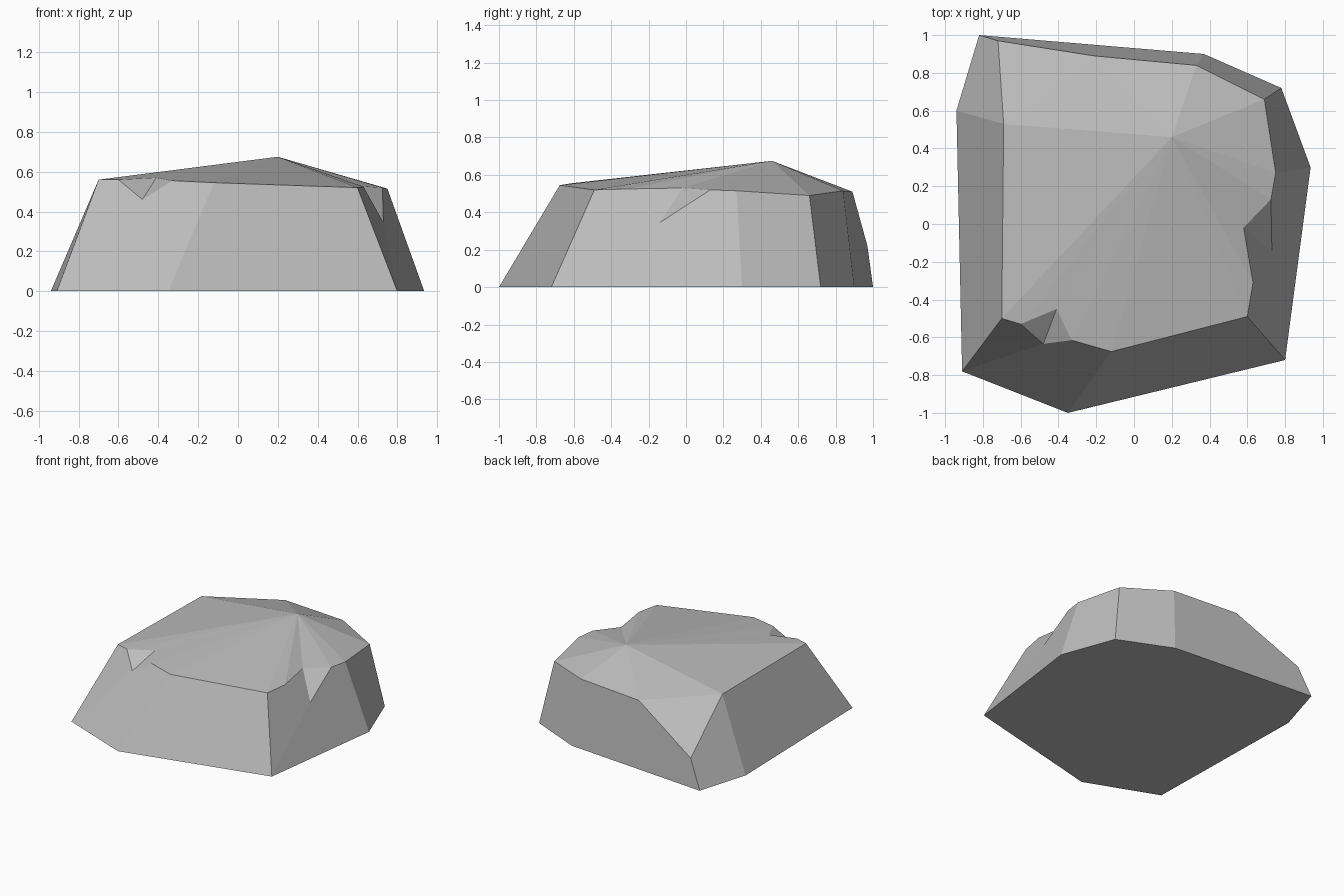
import bpy
import bmesh

default_cube = bpy.data.objects.get("Cube")
if default_cube:
    bpy.data.objects.remove(default_cube, do_unlink=True)

# Stone material
stone = bpy.data.materials.new("stone_grey")
stone.use_nodes = True
colour = (0.5, 0.5, 0.5, 1)
stone.diffuse_color = colour
stone.node_tree.nodes["Principled BSDF"].inputs["Base Color"].default_value = colour

# Outline on the ground, anticlockwise from the front right corner
ground = {
    "ground_front_right": (-.91, -.78),
    "ground_front": (-.35, -1),
    "ground_front_left": (.8, -.72),
    "ground_left": (.935, .3),
    "ground_back_left": (.78, .72),
    "ground_back": (.37, .9),
    "ground_back_right": (-.82, 1),
    "ground_right": (-.94, .6),
}

# Rim of the top, in the same order, with the inner corner of each chip
rim = {
    "rim_front_right": (-.7, -.5, .56),
    "front_chip_start": (-.6, -.53, .56),
    "front_chip_inner": (-.41, -.45, .57),
    "front_chip_end": (-.33, -.615, .555),
    "rim_front": (-.12, -.675, .545),
    "rim_front_left": (.6, -.49, .52),
    "side_chip_start": (.63, -.31, .525),
    "side_chip_inner": (.58, -.02, .53),
    "side_chip_end": (.725, .13, .52),
    "rim_left": (.75, .27, .515),
    "rim_back_left": (.69, .66, .49),
    "rim_back": (.33, .84, .515),
    "rim_back_right": (-.21, .89, .51),
    "rim_right": (-.69, .53, .55),
}

# Peak, chip bottoms and the low cut back corner
extra = {
    "peak": (.2, .46, .675),
    "front_chip_low": (-.48, -.635, .46),
    "side_chip_low": (.73, -.14, .345),
    "corner_low": (-.72, .97, .22),
}

bm = bmesh.new()
points = {name: bm.verts.new((x, y, 0)) for name, (x, y) in ground.items()}
points.update({name: bm.verts.new(p) for name, p in {**rim, **extra}.items()})


def facet(names):
    bm.faces.new([points[name] for name in names.split()])


# Underside and the fan of facets around the peak
facet(" ".join(reversed(ground)))
rim_names = list(rim)
for here, after in zip(rim_names, rim_names[1:] + rim_names[:1]):
    facet(f"peak {here} {after}")

# Front facets
facet("ground_front_right front_chip_low front_chip_start rim_front_right")
facet("ground_front_right ground_front rim_front front_chip_end front_chip_low")
facet("ground_front ground_front_left rim_front_left rim_front")

# Left side facets
facet("ground_front_left side_chip_low side_chip_inner side_chip_start rim_front_left")
facet("ground_front_left ground_left rim_left side_chip_end side_chip_low")
facet("ground_left ground_back_left rim_back_left rim_left")

# Back facets and the cut corner
facet("ground_back_left ground_back rim_back rim_back_left")
facet("ground_back ground_back_right corner_low rim_back_right rim_back")
facet("ground_back_right ground_right rim_right corner_low")
facet("corner_low rim_right rim_back_right")

# Right side facet
facet("ground_right ground_front_right rim_front_right rim_right")

# Chips broken out of the rim
facet("front_chip_low front_chip_inner front_chip_start")
facet("front_chip_low front_chip_end front_chip_inner")
facet("side_chip_low side_chip_end side_chip_inner")

bmesh.ops.recalc_face_normals(bm, faces=bm.faces)
mesh = bpy.data.meshes.new("rock")
bm.to_mesh(mesh)
bm.free()
mesh.materials.append(stone)
rock = bpy.data.objects.new("rock", mesh)
bpy.context.collection.objects.link(rock)
